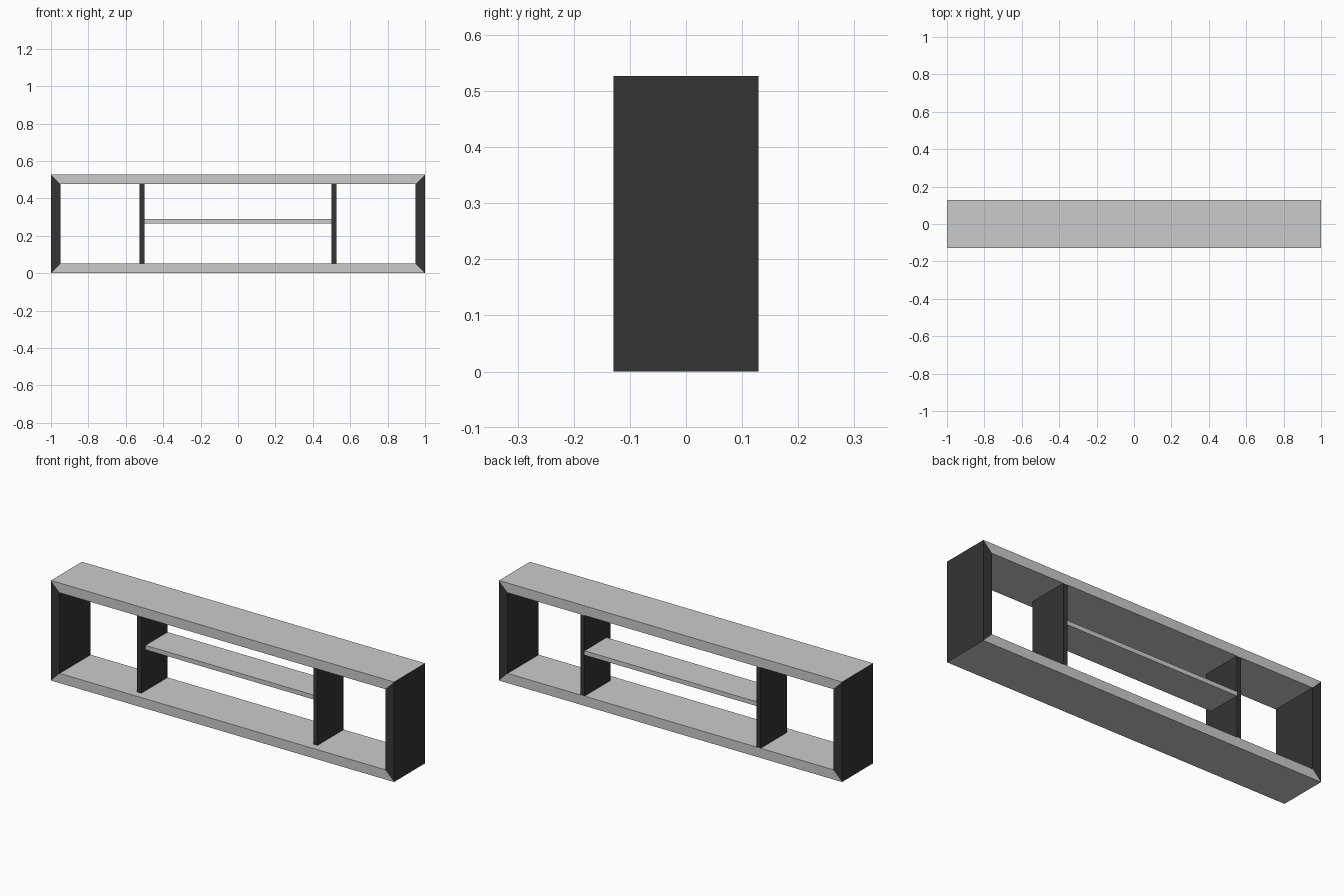
import bpy, bmesh

if "Cube" in bpy.data.objects:
    bpy.data.objects.remove(bpy.data.objects["Cube"])

W, H, D, T = 1.0, 0.527, 0.129, 0.051   # half width, height, half depth, board thickness

black = bpy.data.materials.new("black_board")
black.diffuse_color = (0.035, 0.035, 0.035, 1)
black.use_nodes = True
black.node_tree.nodes["Principled BSDF"].inputs["Base Color"].default_value = black.diffuse_color

def board(name, profile, y0=-D, y1=D, mat=None):
    """Extrude an x-z outline from y0 to y1."""
    bm = bmesh.new()
    face = bm.faces.new([bm.verts.new((x, y0, z)) for x, z in profile])
    ext = bmesh.ops.extrude_face_region(bm, geom=[face])["geom"]
    verts = [v for v in ext if isinstance(v, bmesh.types.BMVert)]
    bmesh.ops.translate(bm, vec=(0, y1 - y0, 0), verts=verts)
    bmesh.ops.recalc_face_normals(bm, faces=bm.faces)
    mesh = bpy.data.meshes.new(name)
    bm.to_mesh(mesh)
    bm.free()
    if mat:
        mesh.materials.append(mat)
    obj = bpy.data.objects.new(name, mesh)
    bpy.context.collection.objects.link(obj)
    return obj

def rect(x0, x1, z0, z1):
    return [(x0, z0), (x1, z0), (x1, z1), (x0, z1)]

# Mitred top and bottom boards
board("bottom_board", [(-W, 0), (W, 0), (W - T, T), (T - W, T)])
board("top_board", [(-W, H), (W, H), (W - T, H - T), (T - W, H - T)])

# Mitred black ends and black dividers, set back from the front
for side, s in (("left", -1), ("right", 1)):
    board(side + "_end", [(s * W, 0), (s * W, H), (s * (W - T), H - T), (s * (W - T), T)], mat=black)
    board(side + "_divider", rect(s * 0.501, s * 0.526, T, H - T), y0=-D + 0.04, mat=black)

# Middle shelf, set back further
board("middle_shelf", rect(-0.501, 0.501, 0.267, 0.29), y0=-D + 0.075)
